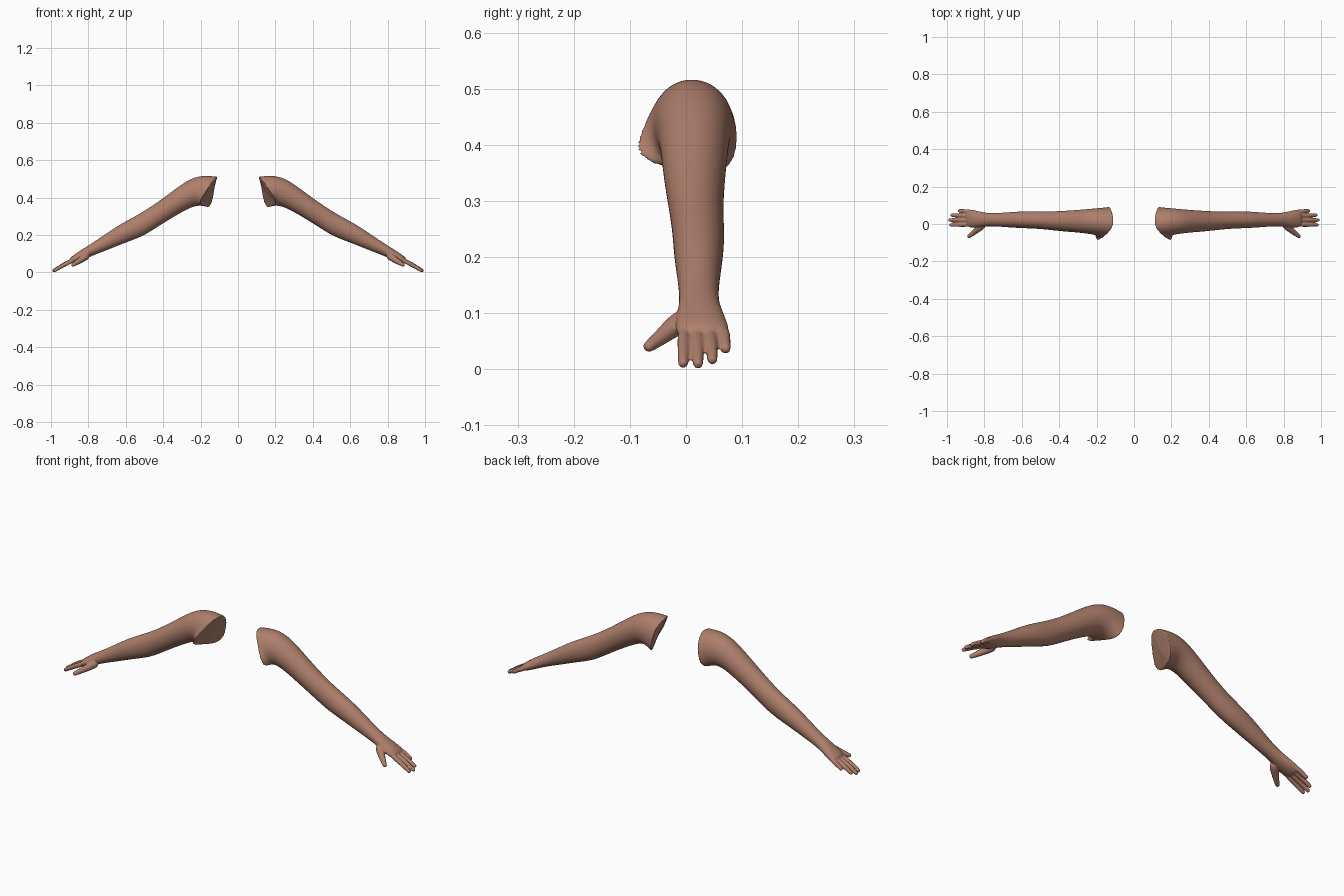
import bpy, bmesh, math
from mathutils import Vector

if "Cube" in bpy.data.objects:
    bpy.data.objects.remove(bpy.data.objects["Cube"])

SEG = 12
skin = bpy.data.materials.new("warm_brown_skin")
skin.diffuse_color = (0.42, 0.21, 0.145, 1)
skin.use_nodes = True
skin.node_tree.nodes["Principled BSDF"].inputs["Base Color"].default_value = skin.diffuse_color

bm = bmesh.new()
crease = bm.edges.layers.float.new("crease_edge")


def loft(rings, crease_start=False):
    """Closed tube through a list of rings of SEG points."""
    vs = [[bm.verts.new(p) for p in r] for r in rings]
    for a, b in zip(vs, vs[1:]):
        for i in range(SEG):
            j = (i + 1) % SEG
            bm.faces.new((a[i], a[j], b[j], b[i]))
    start = bm.faces.new(list(reversed(vs[0])))
    bm.faces.new(vs[-1])
    if crease_start:
        for e in start.edges:
            e[crease] = 1.0


def section(tx, tz, bx, bz, y0, y1):
    """Ring from its top point, bottom point, front y and back y."""
    c = Vector(((tx + bx) / 2, (y0 + y1) / 2, (tz + bz) / 2))
    up = Vector(((tx - bx) / 2, 0, (tz - bz) / 2)) * 1.04
    side = Vector((0, (y0 - y1) / 2 * 1.04, 0))
    return [c + up * math.cos(t) + side * math.sin(t)
            for t in (2 * math.pi * i / SEG for i in range(SEG))]


def digit(points, radii):
    """Tapered finger with a rounded tip."""
    pts = [Vector(p) for p in points]
    d = (pts[-1] - pts[-2]).normalized()
    r = radii[-1]
    pts += [pts[-1] + d * r * 0.6, pts[-1] + d * r * 0.95]
    radii = list(radii) + [r * 0.85, r * 0.45]
    rings = []
    for k, p in enumerate(pts):
        d = (pts[min(k + 1, len(pts) - 1)] - pts[max(k - 1, 0)]).normalized()
        side = Vector((0, 0, 1)).cross(d).normalized()
        up = d.cross(side)
        rings.append([p + (up * math.cos(t) - side * math.sin(t)) * radii[k] * 1.05
                      for t in (2 * math.pi * i / SEG for i in range(SEG))])
    loft(rings)


# cut edge at the shoulder, with the chest flap in front
cut = [(.105, .01, .515), (.12, -.03, .507), (.145, -.055, .477), (.17, -.076, .435),
       (.20, -.096, .39), (.207, -.072, .368), (.187, -.02, .358), (.165, .03, .348),
       (.15, .07, .348), (.135, .093, .385), (.125, .091, .45), (.115, .06, .498)]

# shoulder, upper arm, elbow, forearm, wrist and palm
arm = [(.18, .521, .212, .357, -.06, .085),
       (.25, .505, .245, .350, -.052, .080),
       (.32, .458, .29, .328, -.045, .075),
       (.40, .397, .36, .288, -.040, .070),
       (.49, .335, .44, .237, -.030, .066),
       (.56, .295, .51, .192, -.024, .069),
       (.64, .252, .60, .160, -.022, .067),
       (.72, .197, .685, .125, -.015, .060),
       (.79, .150, .765, .095, -.011, .057),
       (.835, .123, .812, .074, -.016, .066),
       (.875, .096, .857, .055, -.020, .077),
       (.905, .073, .893, .043, -.016, .077)]
loft([[Vector(p) for p in cut]] + [section(*a) for a in arm], True)

# four fingers: base y, tip y, tip x, tip z
for by, ty, tx, tz in [(-.003, -.005, .978, .0115), (.020, .0215, .984, .0105),
                       (.043, .047, .972, .018), (.065, .0705, .932, .037)]:
    base = Vector((.865, by, .073))
    tip = Vector((tx, ty, tz))
    mid = base.lerp(tip, .55) + Vector((.002, 0, .003))
    digit([base, mid, tip], [.0125, .0112, .0095])

# thumb
digit([(.80, .005, .095), (.832, -.026, .073), (.858, -.047, .055), (.882, -.066, .041)],
      [.022, .018, .0135, .0105])

bmesh.ops.recalc_face_normals(bm, faces=bm.faces)
mesh = bpy.data.meshes.new("arms")
bm.to_mesh(mesh)
bm.free()
mesh.materials.append(skin)
arms = bpy.data.objects.new("arms", mesh)
bpy.context.collection.objects.link(arms)

# round the parts, fuse them into one skin, then mirror to the other side
sub = arms.modifiers.new("round", 'SUBSURF')
sub.levels = sub.render_levels = 2
fuse = arms.modifiers.new("fuse", 'REMESH')
fuse.mode = 'VOXEL'
fuse.voxel_size = 0.0034
fuse.use_smooth_shade = True
soft = arms.modifiers.new("soften", 'SMOOTH')
soft.factor = 0.5
soft.iterations = 4
mir = arms.modifiers.new("mirror", 'MIRROR')
mir.use_axis = (True, False, False)
mir.use_mirror_merge = False
